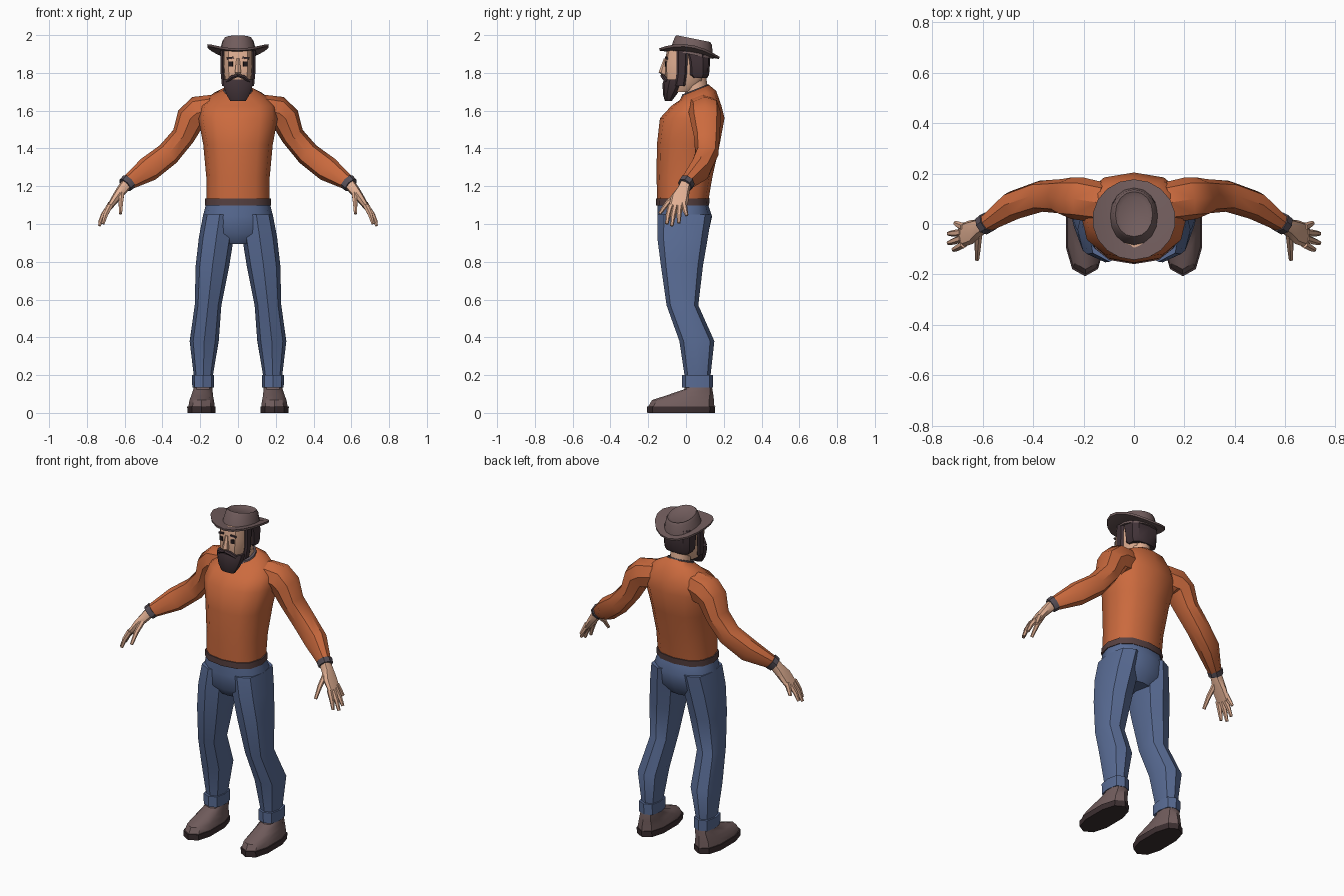
import bpy, bmesh, math
from mathutils import Vector


def material(name, r, g, b):
    m = bpy.data.materials.new(name)
    m.diffuse_color = (r, g, b, 1)
    return m


ORANGE = material("orange knit", 0.60, 0.145, 0.048)
DENIM = material("blue denim", 0.10, 0.15, 0.30)
BROWN = material("brown leather", 0.165, 0.108, 0.108)
HAIR = material("dark hair", 0.052, 0.032, 0.038)
SOLE = material("dark sole", 0.045, 0.028, 0.030)
SKIN = material("skin", 0.75, 0.43, 0.29)
TRIM = material("grey trim", 0.095, 0.078, 0.095)
BELT = material("belt brown", 0.095, 0.052, 0.052)
BLACK = material("eye black", 0.015, 0.010, 0.012)
UP = Vector((0, 0, 1))


def loft(name, stations, mat, n=10, power=2.4, axis=None, mirror=False, warp=None, sharp=38):
    """Skin superellipse rings; a station is (x, y, z, radius along y, radius across)."""
    bm = bmesh.new()
    rings = []
    pts = [Vector(s[:3]) for s in stations]
    for i, s in enumerate(stations):
        t = axis or (pts[min(i + 1, len(pts) - 1)] - pts[max(i - 1, 0)]).normalized()
        a = Vector((0, 1, 0))
        a = (a - t * a.dot(t)).normalized()
        b = t.cross(a)
        ring = []
        for k in range(n):
            c, d = math.cos(2 * math.pi * k / n), math.sin(2 * math.pi * k / n)
            c = math.copysign(abs(c) ** (2 / power), c)
            d = math.copysign(abs(d) ** (2 / power), d)
            p = pts[i] + a * (c * s[3]) + b * (d * s[4])
            if warp:
                p.z += warp(p)
            ring.append(bm.verts.new(p))
        rings.append(ring)
    for r, q in zip(rings, rings[1:]):
        for k in range(n):
            j = (k + 1) % n
            bm.faces.new((r[k], r[j], q[j], q[k]))
    bm.faces.new(rings[0])
    bm.faces.new(rings[-1])
    bmesh.ops.recalc_face_normals(bm, faces=bm.faces)
    for f in bm.faces:
        f.smooth = True
    for e in bm.edges:
        e.smooth = e.calc_face_angle(0) < math.radians(sharp)
    me = bpy.data.meshes.new(name)
    bm.to_mesh(me)
    bm.free()
    me.materials.append(mat)
    ob = bpy.data.objects.new(name, me)
    bpy.context.collection.objects.link(ob)
    if mirror:
        ob.modifiers.new("mirror", 'MIRROR')
    return ob


def lv(z, hw, front, back, cx=0):
    """Level station from half width and front/back y."""
    return (cx, (front + back) / 2, z, (back - front) / 2, hw)


def leg(z, inner, outer, front, back):
    return lv(z, (outer - inner) / 2, front, back, (inner + outer) / 2)


# sweater body, with the neckline tilted forward
def neck_tilt(p):
    return 0.4 * (p.y - 0.045) * min(1, max(0, (p.z - 1.63) / 0.07))


loft("sweater_body", [lv(1.11, .168, -.152, .116), lv(1.25, .168, -.156, .14), lv(1.42, .184, -.154, .178),
     lv(1.56, .21, -.138, .204), lv(1.625, .20, -.078, .188), lv(1.675, .145, -.035, .16),
     lv(1.705, .078, -.018, .122)], ORANGE, 12, axis=UP, warp=neck_tilt)
loft("collar", [lv(1.695, .083, -.026, .124), lv(1.712, .075, -.02, .118)], TRIM, 12, 2, UP, warp=neck_tilt)
loft("waistband", [lv(1.098, .176, -.158, .122), lv(1.135, .175, -.159, .126)], BELT, 12, axis=UP)

# sleeves and wrist cuffs
loft("sleeve", [(.13, .085, 1.605, .08, .08), (.21, .10, 1.59, .085, .088), (.25, .103, 1.56, .082, .078),
     (.29, .11, 1.465, .068, .062), (.37, .11, 1.37, .062, .064), (.475, .075, 1.29, .058, .067),
     (.587, .0, 1.215, .034, .038)], ORANGE, 8, 2.3, mirror=True)
loft("wrist_cuff", [(.578, .008, 1.224, .042, .044), (.598, -.006, 1.205, .040, .041)], TRIM, 8, 2.3, mirror=True)

# hands
loft("palm", [(.59, -.002, 1.212, .03, .03), (.615, -.014, 1.18, .034, .028), (.645, -.032, 1.14, .048, .023),
     (.683, -.045, 1.085, .047, .015)], SKIN, 8, 2.6, mirror=True)
fingers = {"index": ((.675, -.08, 1.10), (.70, -.094, 1.05), (.715, -.102, 1.00)),
           "middle": ((.682, -.057, 1.095), (.713, -.068, 1.045), (.735, -.075, .99)),
           "ring": ((.682, -.034, 1.095), (.714, -.037, 1.05), (.735, -.038, 1.005)),
           "little": ((.675, -.012, 1.11), (.695, -.004, 1.07), (.708, .004, 1.045)),
           "thumb": ((.615, -.03, 1.17), (.62, -.095, 1.115), (.622, -.14, 1.055))}
for key, path in fingers.items():
    loft(key + "_finger", [(*p, r, r) for p, r in zip(path, (.016, .0135, .009))], SKIN, 6, 2, mirror=True)

# trousers
loft("trouser_seat", [lv(1.11, .168, -.15, .115), lv(1.04, .186, -.152, .138), lv(.95, .195, -.145, .118),
     lv(.895, .12, -.10, .08)], DENIM, 12, axis=UP)
loft("trouser_leg", [leg(1.05, .01, .184, -.15, .136), leg(.93, .022, .207, -.152, .116),
     leg(.78, .046, .224, -.133, .09), leg(.57, .088, .229, -.103, .065), leg(.38, .102, .256, -.035, .15),
     leg(.18, .136, .232, -.005, .128)], DENIM, 8, 2.5, UP, True)
loft("trouser_turnup", [leg(.135, .128, .242, -.02, .142), leg(.2, .128, .243, -.022, .144)],
     DENIM, 8, 2.8, UP, True)

# shoes
loft("shoe_sole", [lv(0, .077, -.205, .153, .194), lv(.035, .078, -.207, .155, .194)], SOLE, 10, 2.5, UP, True)
loft("shoe_upper", [lv(.033, .073, -.2, .15, .193), lv(.068, .067, -.18, .148, .192),
     lv(.092, .06, -.105, .145, .19), lv(.125, .053, -.01, .14, .186), lv(.15, .05, .0, .135, .185)],
     BROWN, 10, 2.5, UP, True)

# head, neck, nose
loft("neck", [(0, .06, 1.66, .062, .062), (0, .045, 1.82, .056, .056)], SKIN, 10, 2)
loft("head", [lv(1.70, .05, -.09, .02), lv(1.755, .074, -.11, .09), lv(1.85, .081, -.113, .108),
     lv(1.925, .08, -.10, .108)], SKIN, 12, 3, UP)
loft("nose", [lv(1.79, .012, -.128, -.09), lv(1.803, .019, -.145, -.09), lv(1.875, .009, -.118, -.09)],
     SKIN, 6, 2, UP)

# hair, sideburns, beard, moustache
loft("hair", [lv(1.772, .078, .022, .112), lv(1.79, .087, .0, .122), lv(1.86, .091, -.008, .128),
     lv(1.92, .088, -.03, .125)], HAIR, 10, 3, UP)
loft("sideburn", [lv(1.73, .012, -.06, -.005, .074), lv(1.80, .012, -.05, .005, .081),
     lv(1.92, .012, -.05, .01, .081)], HAIR, 6, 3, UP, True)
loft("beard", [lv(1.652, .043, -.112, -.075), lv(1.685, .064, -.122, -.05), lv(1.742, .083, -.124, -.012),
     lv(1.765, .084, -.118, .0)], HAIR, 10, 2.6, UP)
loft("moustache", [(.0, -.124, 1.786, .012, .009), (.03, -.119, 1.778, .013, .012),
     (.06, -.1, 1.755, .012, .008)], HAIR, 6, 2, mirror=True)


# eyes and eyebrows as thin plates on the face
def plate(name, x, y, z, w, h, mat, tilt=0):
    bm = bmesh.new()
    bmesh.ops.create_cube(bm, size=1)
    me = bpy.data.meshes.new(name)
    bm.to_mesh(me)
    bm.free()
    me.materials.append(mat)
    for s in (-1, 1):
        ob = bpy.data.objects.new(name, me)
        ob.location, ob.scale = (s * x, y, z), (w, .009, h)
        ob.rotation_euler = (0, s * tilt, s * .19)
        bpy.context.collection.objects.link(ob)


plate("eye", .038, -.105, 1.847, .022, .024, BLACK)
plate("eyebrow", .041, -.103, 1.879, .036, .010, HAIR, .15)

# hat: brim curled up at the sides, crown dipping to the back
loft("hat_brim", [lv(1.897, .08, -.06, .10), lv(1.895, .163, -.14, .175), lv(1.907, .165, -.142, .177),
     lv(1.910, .09, -.07, .11)], BROWN, 18, 2, UP,
     warp=lambda p: -.14 * (p.y - .02) + .042 * (p.x / .165) ** 2)
loft("hat_crown", [lv(1.895, .10, -.085, .145), lv(1.968, .083, -.06, .137), lv(1.981, .074, -.05, .128),
     lv(1.970, .058, -.03, .108)], BROWN, 16, 2.1, UP, warp=lambda p: -.2 * (p.y - .04))
